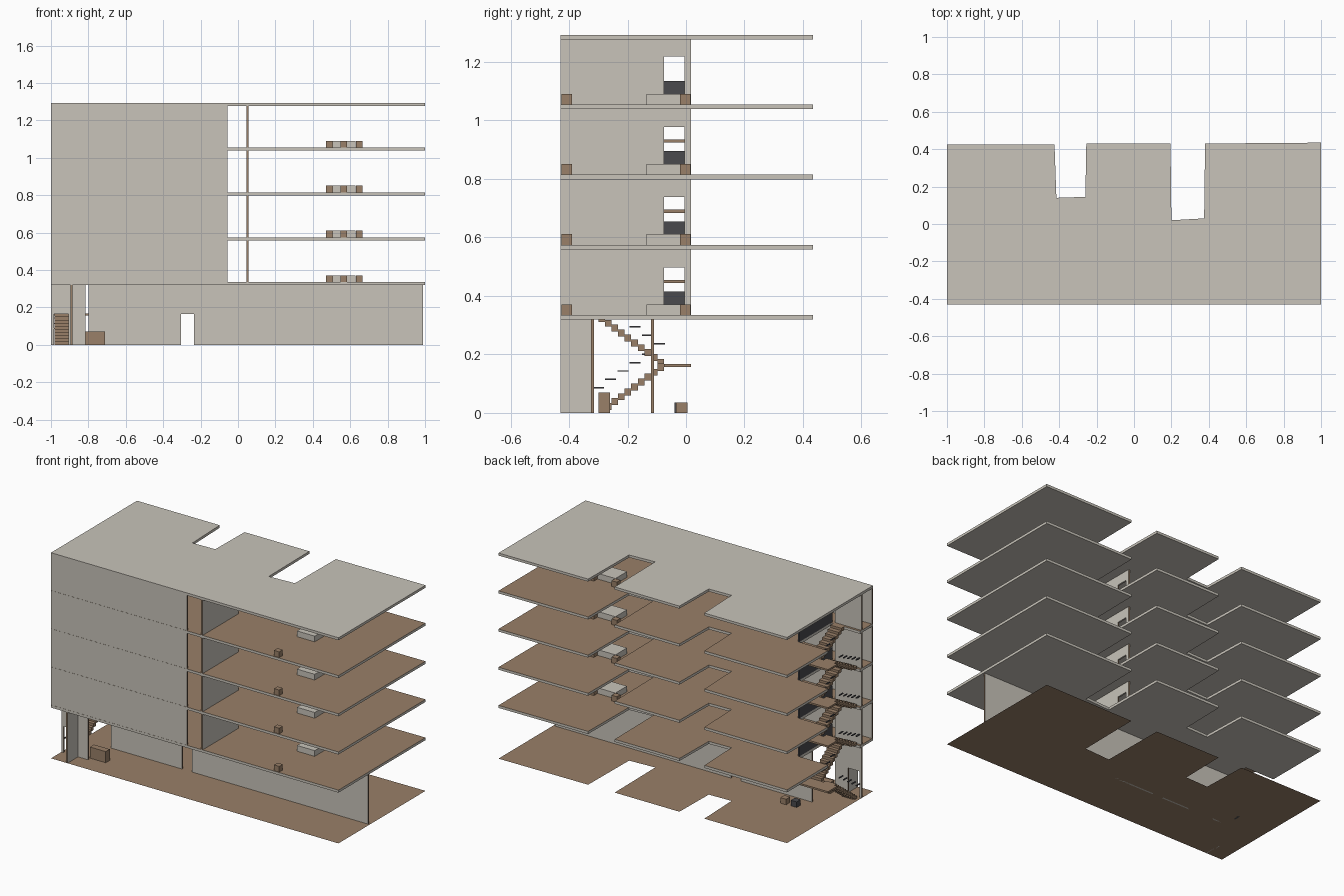
import bpy, bmesh
from mathutils import Vector

cube = bpy.data.objects.get("Cube")
if cube:
    bpy.data.objects.remove(cube, do_unlink=True)


def material(name, rgb):
    m = bpy.data.materials.new(name)
    m.use_nodes = True
    m.diffuse_color = (*rgb, 1)
    m.node_tree.nodes["Principled BSDF"].inputs["Base Color"].default_value = (*rgb, 1)
    return m


CONCRETE = material("pale concrete", (0.58, 0.55, 0.49))
WOOD = material("brown wood", (0.32, 0.215, 0.138))
DARK = material("charcoal", (0.068, 0.068, 0.075))


def prism(name, points, depth, mats, rule=None):
    """Polygon swept along depth; rule(normal) chooses faces of the second material."""
    bm = bmesh.new()
    face = bm.faces.new([bm.verts.new(p) for p in points])
    if depth:
        new = bmesh.ops.extrude_face_region(bm, geom=[face])["geom"]
        moved = [v for v in new if isinstance(v, bmesh.types.BMVert)]
        bmesh.ops.translate(bm, verts=moved, vec=Vector(depth))
        bmesh.ops.recalc_face_normals(bm, faces=bm.faces)
    bm.normal_update()
    for f in bm.faces:
        f.material_index = int(bool(rule and rule(f.normal)))
    mesh = bpy.data.meshes.new(name)
    bm.to_mesh(mesh)
    bm.free()
    for m in mats:
        mesh.materials.append(m)
    obj = bpy.data.objects.new(name, mesh)
    bpy.context.collection.objects.link(obj)
    return obj


def box(name, x, y, z, mat):
    base = [(x[0], y[0], z[0]), (x[1], y[0], z[0]), (x[1], y[1], z[0]), (x[0], y[1], z[0])]
    return prism(name, base, (0, 0, z[1] - z[0]), [mat])


def wall(name, along, at, span, z, door=None, thick=0.01):
    """Thin wall along x or y with wooden end faces and an optional doorway."""
    a, b = span
    outline = [(a, z[0])]
    if door:
        l, r, h = door
        outline += [(l, z[0]), (l, z[0] + h), (r, z[0] + h), (r, z[0])]
    outline += [(b, z[0]), (b, z[1]), (a, z[1])]
    if along == "x":
        pts, depth = [(u, at, w) for u, w in outline], (0, thick, 0)
        rule = lambda n: abs(n.x) > 0.9
    else:
        pts, depth = [(at, u, w) for u, w in outline], (thick, 0, 0)
        rule = lambda n: abs(n.y) > 0.9
    return prism(name, pts, depth, [CONCRETE, WOOD], rule)


# Floor outline: two notches in the back, plus a stair opening on the right edge
BACK = [(1, -0.43), (1, 0.435), (0.38, 0.43), (0.375, 0.03), (0.2, 0.02), (0.195, 0.43),
        (-0.255, 0.43), (-0.26, 0.145), (-0.415, 0.14), (-0.425, 0.425), (-1, 0.425)]
STAIR_OPENING = [(-1, 0.017), (-0.8, 0.017), (-0.8, -0.3), (-1, -0.3)]
FRONT = [(-1, -0.43)]
THICK = 0.016
LEVELS = [0, 0.335, 0.575, 0.815, 1.055, 1.293]

prism("ground_floor", [(x, y, 0) for x, y in BACK + FRONT], None, [WOOD])
for i, top in enumerate(LEVELS[1:], 1):
    roof = i == 5
    outline = BACK + ([] if roof else STAIR_OPENING) + FRONT
    prism("roof_slab" if roof else f"floor_slab_{i}",
          [(x, y, top - THICK) for x, y in outline], (0, 0, THICK), [CONCRETE, WOOD],
          None if roof else (lambda n: n.z > 0.9))

# Ground storey walls and furniture
under = LEVELS[1] - THICK
wall("ground_long_wall", "x", -0.12, (-0.8, 0.99), (0, under), (-0.305, -0.235, 0.165))
wall("ground_entrance_wall", "x", -0.325, (-1, -0.815), (0, under), (-0.985, -0.905, 0.165))
wall("ground_divider_wall", "y", -0.895, (-0.43, -0.325), (0, under))
box("reception_desk", (-0.82, -0.71), (-0.3, -0.26), (0, 0.07), WOOD)
box("lobby_seat", (-0.7, -0.66), (-0.035, 0.005), (0, 0.035), WOOD)
box("lobby_dark_seat", (-0.77, -0.73), (-0.04, 0), (0, 0.035), DARK)

# Upper storey walls, balustrade and furniture
for i in range(1, 5):
    low, high = LEVELS[i], LEVELS[i + 1] - THICK
    wall(f"front_wall_{i}", "x", -0.429, (-1, -0.055), (low, high))
    wall(f"cross_wall_{i}", "y", 0.045, (-0.43, 0.017), (low, high), (-0.075, -0.005, 0.163))
    wall(f"stair_end_wall_{i}", "x", -0.325, (-1, -0.815), (low, high))
    box(f"stair_balustrade_{i}", (-0.8, -0.792), (-0.315, 0.017), (low, low + 0.08), DARK)
    z = (low, low + 0.036)
    box(f"table_{i}", (0.505, 0.628), (-0.135, -0.02), z, CONCRETE)
    box(f"front_stool_{i}", (0.548, 0.584), (-0.425, -0.39), z, WOOD)
    for side, x in (("right", 0.47), ("left", 0.63)):
        box(f"{side}_stool_{i}", (x, x + 0.036), (-0.02, 0.016), z, WOOD)


def flight(name, x, y0, y1, z0, z1, count):
    """Sawtooth stair with stepped underside, as one swept profile."""
    run, rise = (y1 - y0) / count, (z1 - z0) / count
    upper, lower = [], []
    for k in range(count):
        y, z = y0 + k * run, z0 + k * rise
        upper += [(y, z + rise), (y + run, z + rise)]
        under_z = max(z - 0.4 * rise, z0)
        lower += [(y, under_z), (y + run, under_z)]
    profile = upper + lower[::-1]
    prism(name, [(x[0], y, z) for y, z in profile], (x[1] - x[0], 0, 0), [WOOD])


# Two stair flights, a half landing and stepped handrails in each storey
for i in range(4):
    low, high = LEVELS[i], LEVELS[i + 1]
    mid = (low + high) / 2
    count = 10 if i == 0 else 8
    flight(f"lower_flight_{i}", (-0.98, -0.905), -0.3, -0.075, low, mid, count)
    flight(f"upper_flight_{i}", (-0.89, -0.815), -0.075, -0.3, mid, high, count)
    box(f"stair_landing_{i}", (-1, -0.8), (-0.075, 0.017), (mid - 0.011, mid), WOOD)
    for k in range(5):
        y = -0.3 + 0.042 * k
        z = low + (high - low) * (0.25 + 0.085 * k)
        box(f"lower_handrail_{i}_{k}", (-0.99, -0.982), (y - 0.019, y + 0.019), (z, z + 0.005), DARK)
        y = -0.09 - 0.042 * k
        z = mid + (high - low) * (0.2 + 0.085 * k)
        if z < high - THICK:
            box(f"upper_handrail_{i}_{k}", (-0.9, -0.892), (y - 0.019, y + 0.019), (z, z + 0.005), DARK)
